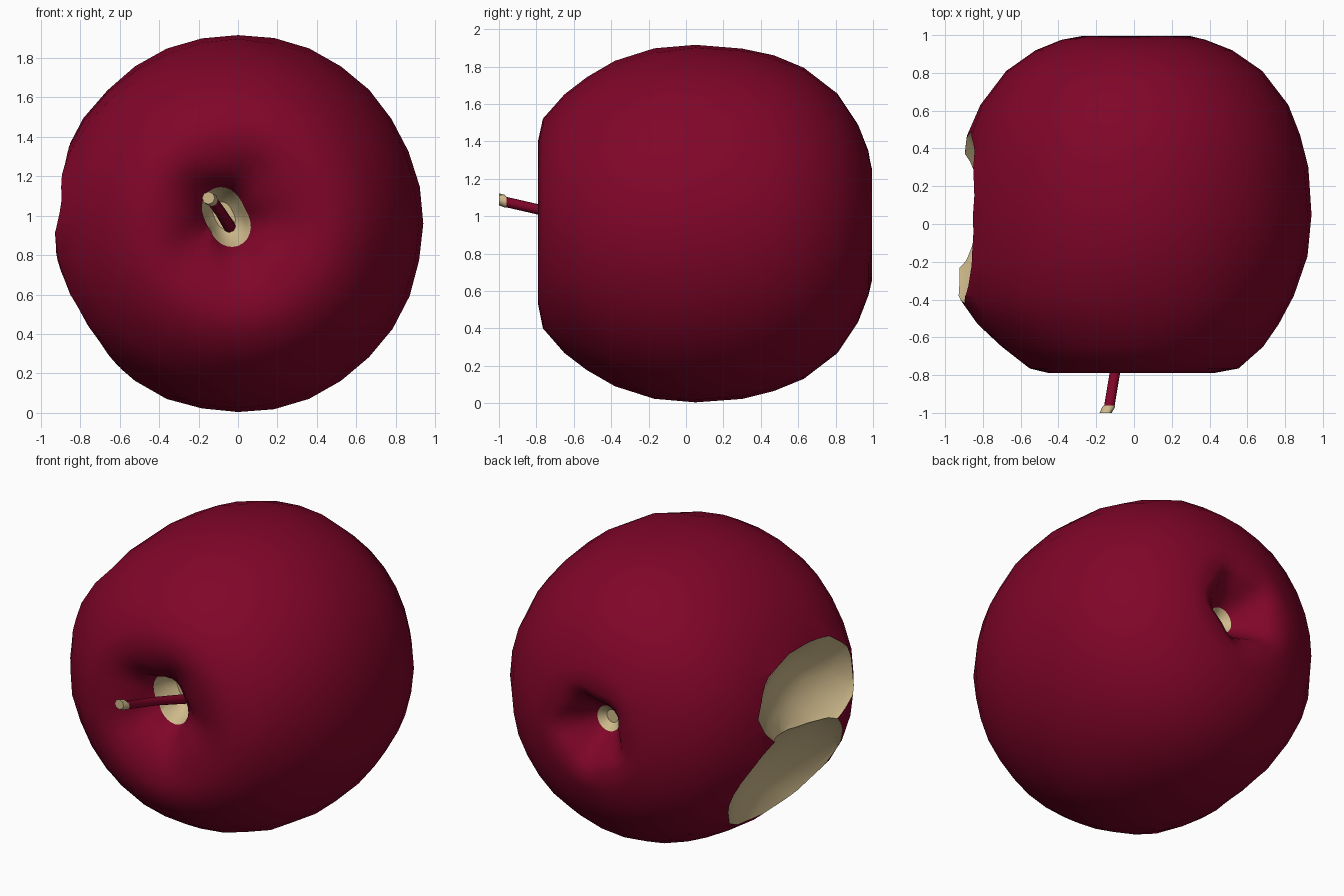
import bpy, bmesh, math, random
from mathutils import Vector

if "Cube" in bpy.data.objects:
    bpy.data.objects.remove(bpy.data.objects["Cube"])

random.seed(4)
AXIS_Z = 0.96


def material(name, rgb):
    m = bpy.data.materials.new(name)
    m.diffuse_color = (*rgb, 1)
    m.use_nodes = True
    m.node_tree.nodes["Principled BSDF"].inputs["Base Color"].default_value = m.diffuse_color
    return m


skin = material("dark red skin", (0.215, 0.0015, 0.022))
flesh = material("beige flesh", (0.62, 0.49, 0.26))


def finish(bm, name):
    bmesh.ops.recalc_face_normals(bm, faces=bm.faces)
    me = bpy.data.meshes.new(name)
    bm.to_mesh(me)
    bm.free()
    ob = bpy.data.objects.new(name, me)
    bpy.context.collection.objects.link(ob)
    me.materials.append(skin)
    me.materials.append(flesh)
    return ob


def activate(ob):
    bpy.ops.object.select_all(action='DESELECT')
    ob.select_set(True)
    bpy.context.view_layer.objects.active = ob


def smooth(ob, degrees):
    activate(ob)
    bpy.ops.object.shade_smooth_by_angle(angle=math.radians(degrees))


def skin_rings(bm, rings, is_flesh):
    """Bridge vertex rings into a closed tube, with a fan at each end."""
    n = len(rings[0])
    for k in range(len(rings) - 1):
        for i in range(n):
            j = (i + 1) % n
            f = bm.faces.new((rings[k][i], rings[k][j], rings[k + 1][j], rings[k + 1][i]))
            f.material_index = int(is_flesh(k))
    for k, ring in ((0, rings[0]), (len(rings) - 1, rings[-1])):
        mid = bm.verts.new(sum((v.co for v in ring), Vector()) / n)
        for i in range(n):
            f = bm.faces.new((ring[i], ring[(i + 1) % n], mid))
            f.material_index = int(is_flesh(k))


# Apple body: profile (radius, y) turned about the y axis, stem end first
profile = [(0.06, -0.44), (0.11, -0.50), (0.13, -0.60), (0.20, -0.69), (0.31, -0.76),
           (0.43, -0.79), (0.55, -0.765), (0.68, -0.65), (0.77, -0.53), (0.85, -0.38),
           (0.915, -0.17), (0.94, 0.05), (0.92, 0.30), (0.88, 0.47), (0.815, 0.63),
           (0.68, 0.81), (0.52, 0.92), (0.38, 0.975), (0.28, 0.995), (0.21, 0.96),
           (0.14, 0.87), (0.08, 0.79), (0.04, 0.75)]
SEG = 32
bm = bmesh.new()
rings = []
for r, y in profile:
    # the stem hollow sits slightly up and to the left
    off = max(0.0, 1 - r / 0.5) if y < 0 else 0.0
    ring = []
    for i in range(SEG):
        a = 2 * math.pi * i / SEG
        rr = r
        if r > 0.35:
            rr += random.uniform(-0.004, 0.004)
            # bulge on the left towards the stem end
            rr += 0.085 * max(0, -math.cos(a)) ** 2 * math.exp(-((y + 0.40) / 0.22) ** 2)
        elif r > 0.18:
            rr *= 1 + 0.08 * math.cos(5 * a + 0.6)
        elif y < 0:
            rr *= 1 + 0.2 * math.cos(2 * (a - 2.05))
        ring.append(bm.verts.new((rr * math.cos(a) - 0.08 * off, y,
                                  AXIS_Z + 1.02 * rr * math.sin(a) + 0.045 * off)))
    rings.append(ring)
last = len(profile) - 1
skin_rings(bm, rings, lambda k: k < 2 or k >= last - 1)
apple = finish(bm, "apple_body")


# Two overlapping bites on the left side, cut with flattened balls
def bite(angle, y, dist, size):
    a = math.radians(angle)
    out = Vector((-math.cos(a), 0, math.sin(a)))
    up = Vector((math.sin(a), 0, math.cos(a)))
    side = Vector((0, 1, 0))
    bm = bmesh.new()
    bmesh.ops.create_icosphere(bm, subdivisions=3, radius=1)
    centre = out * dist + Vector((0, y, AXIS_Z))
    for v in bm.verts:
        p = v.co * random.uniform(0.975, 1.025)
        v.co = centre + out * p.x * size[0] + side * p.y * size[1] + up * p.z * size[2]
    for f in bm.faces:
        f.material_index = 1
    cutter = finish(bm, "bite_cutter")
    cutter.hide_render = True
    mod = apple.modifiers.new("bite", 'BOOLEAN')
    mod.operation = 'DIFFERENCE'
    mod.solver = 'EXACT'
    mod.object = cutter
    activate(apple)
    bpy.ops.object.modifier_apply(modifier=mod.name)
    bpy.data.objects.remove(cutter)


bite(7, 0.05, 1.22, (0.50, 0.62, 0.41))
bite(-27, 0.15, 1.21, (0.50, 0.65, 0.60))
smooth(apple, 40)

# Stem: bent tube with a pale cut tip
path = [(-0.04, -0.43, 0.94, 0.032), (-0.09, -0.72, 1.02, 0.028),
        (-0.13, -0.96, 1.075, 0.028), (-0.135, -0.97, 1.08, 0.034),
        (-0.15, -1.0, 1.09, 0.032)]
bm = bmesh.new()
rings = []
for x, y, z, r in path:
    rings.append([bm.verts.new((x + r * math.cos(t), y, z + r * math.sin(t)))
                  for t in (2 * math.pi * i / 8 for i in range(8))])
skin_rings(bm, rings, lambda k: k >= 2)
stem = finish(bm, "stem")
smooth(stem, 50)
